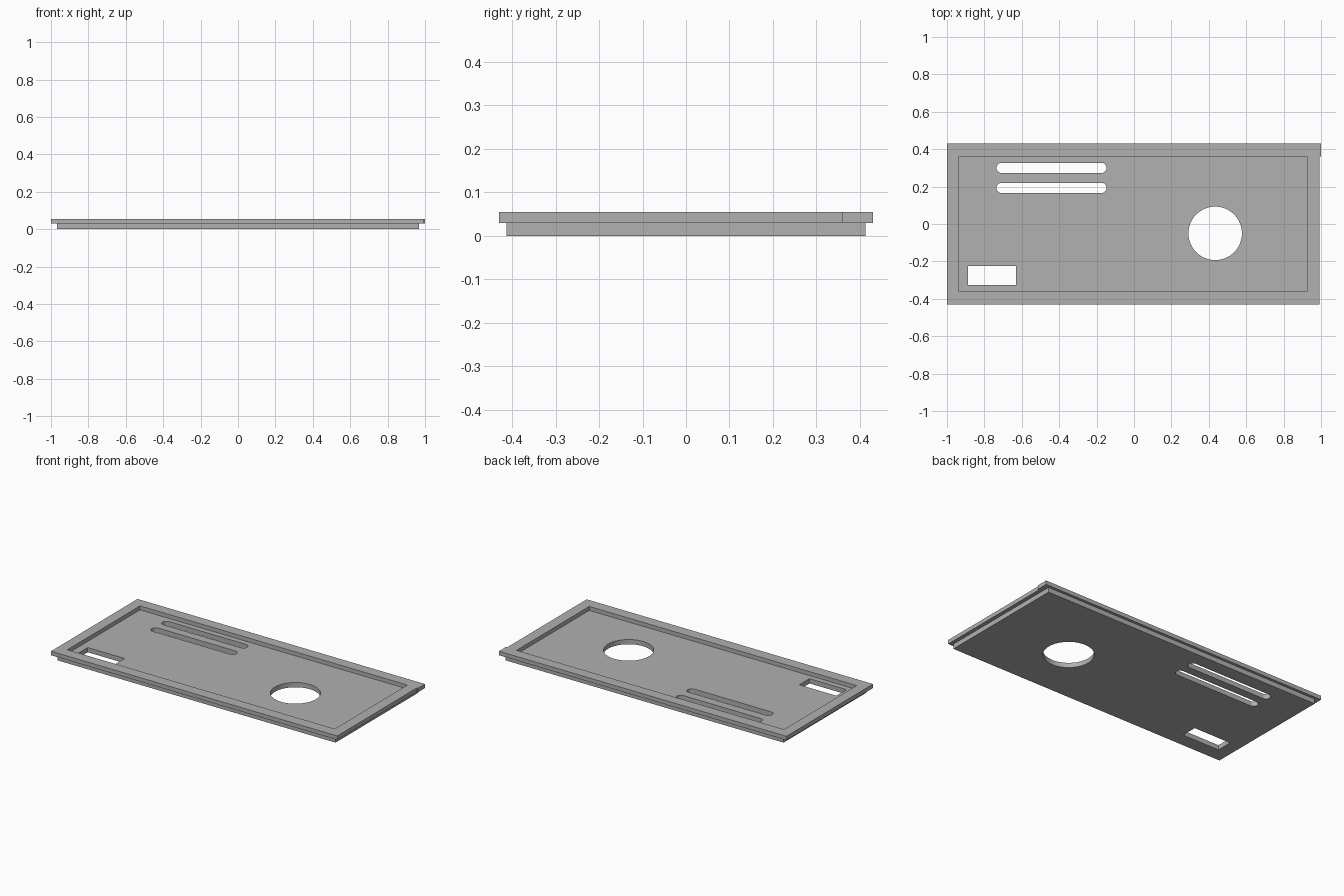
import bpy
import bmesh
from math import cos, sin, pi, radians

cube = bpy.data.objects.get("Cube")
if cube:
    bpy.data.objects.remove(cube, do_unlink=True)

# Single grey material
grey = bpy.data.materials.new("plain grey")
grey.use_nodes = True
colour = (0.44, 0.44, 0.44, 1)
grey.diffuse_color = colour
grey.node_tree.nodes["Principled BSDF"].inputs["Base Color"].default_value = colour


def rect(x0, x1, y0, y1):
    return [(x0, y0), (x1, y0), (x1, y1), (x0, y1)]


def arc(cx, cy, r, start, sweep, steps):
    angles = [start + sweep * i / steps for i in range(steps + 1)]
    return [(cx + r * cos(a), cy + r * sin(a)) for a in angles]


def circle(cx, cy, r, steps=64):
    return arc(cx, cy, r, 0, 2 * pi, steps)[:-1]


def slot(x0, x1, cy, r):
    right = arc(x1 - r, cy, r, -pi / 2, pi, 12)
    left = arc(x0 + r, cy, r, pi / 2, pi, 12)
    return right + left


def extruded_sheet(name, loops, z0, z1):
    """Flat sheet: first loop is the outline, the rest are openings."""
    curve = bpy.data.curves.new(name + " profile", "CURVE")
    curve.dimensions = "2D"
    curve.fill_mode = "BOTH"
    curve.extrude = (z1 - z0) / 2
    for loop in loops:
        spline = curve.splines.new("POLY")
        spline.points.add(len(loop) - 1)
        for point, (x, y) in zip(spline.points, loop):
            point.co = (x, y, 0, 1)
        spline.use_cyclic_u = True
    source = bpy.data.objects.new(name + " source", curve)
    bpy.context.collection.objects.link(source)
    bpy.context.view_layer.update()
    graph = bpy.context.evaluated_depsgraph_get()
    mesh = bpy.data.meshes.new_from_object(source.evaluated_get(graph))
    bpy.data.objects.remove(source, do_unlink=True)

    # Weld the walls to the caps and lift into place
    bm = bmesh.new()
    bm.from_mesh(mesh)
    bmesh.ops.remove_doubles(bm, verts=bm.verts, dist=0.0001)
    bmesh.ops.recalc_face_normals(bm, faces=bm.faces)
    bmesh.ops.translate(bm, verts=bm.verts, vec=(0, 0, (z0 + z1) / 2))
    bm.to_mesh(mesh)
    bm.free()
    mesh.name = name
    mesh.materials.clear()
    mesh.materials.append(grey)

    obj = bpy.data.objects.new(name, mesh)
    bpy.context.collection.objects.link(obj)
    bpy.ops.object.select_all(action="DESELECT")
    obj.select_set(True)
    bpy.context.view_layer.objects.active = obj
    bpy.ops.object.shade_smooth_by_angle(angle=radians(30))
    return obj


# Base plate with round opening, two vent slots and a rectangular port
extruded_sheet("base_plate", [
    rect(-0.968, 0.968, -0.413, 0.413),
    circle(0.434, -0.05, 0.143),
    slot(-0.735, -0.147, 0.3, 0.027),
    slot(-0.735, -0.147, 0.193, 0.027),
    rect(-0.888, -0.631, -0.326, -0.225),
], 0, 0.03)

# Raised rim, slightly longer along its back bar
extruded_sheet("raised_rim", [
    [(-1, -0.43), (0.992, -0.43), (0.992, 0.36), (1, 0.36), (1, 0.43), (-1, 0.43)],
    rect(-0.935, 0.925, -0.36, 0.362),
], 0.03, 0.055)
